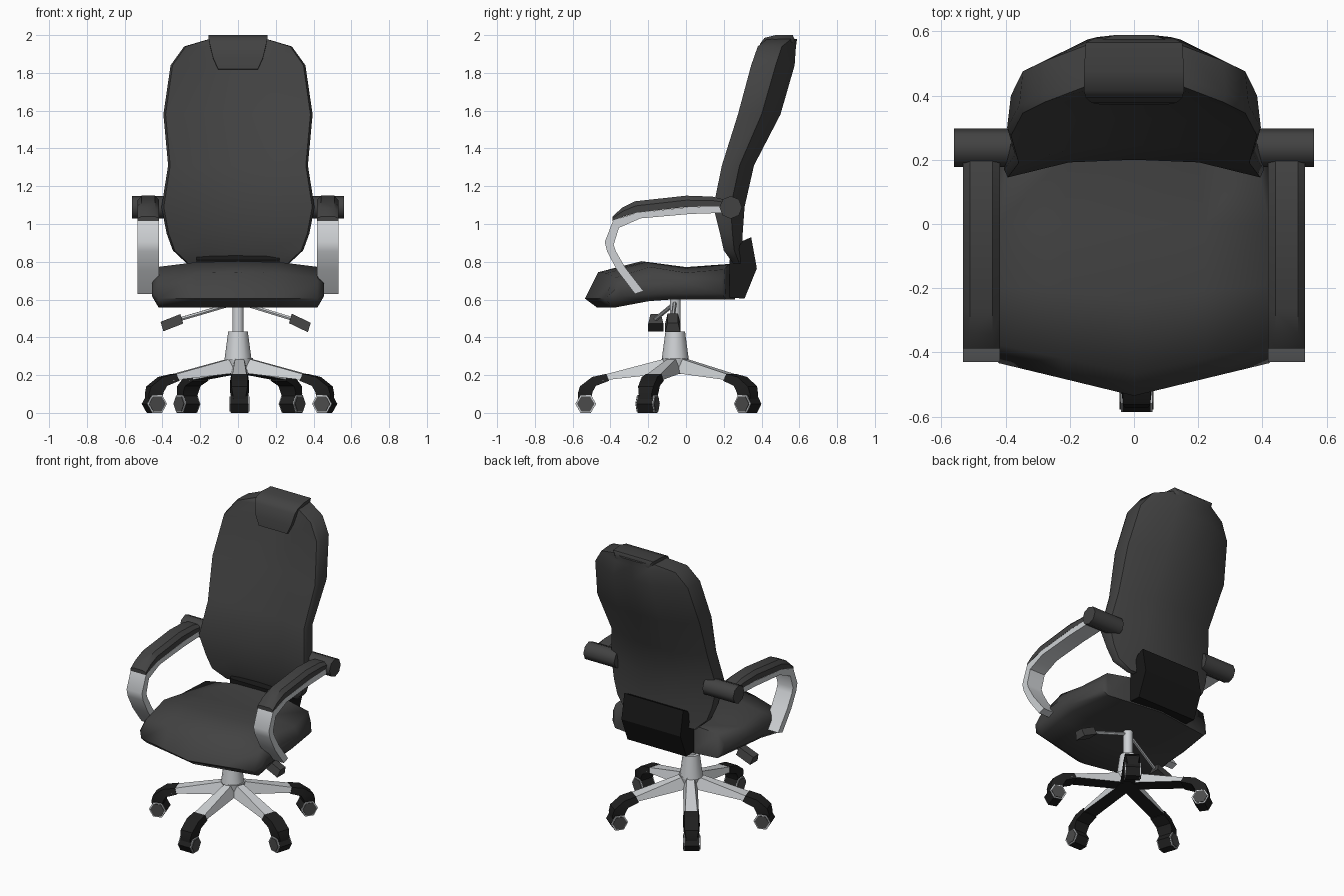
import bpy, bmesh, math
from mathutils import Vector, Matrix

if "Cube" in bpy.data.objects:
    bpy.data.objects.remove(bpy.data.objects["Cube"])


def material(name, r, g, b):
    m = bpy.data.materials.new(name)
    m.diffuse_color = (r, g, b, 1)
    m.use_nodes = True
    m.node_tree.nodes["Principled BSDF"].inputs["Base Color"].default_value = m.diffuse_color
    return m


FABRIC = material("charcoal upholstery", 0.055, 0.055, 0.055)
BLACK = material("black plastic", 0.014, 0.014, 0.014)
DARK = material("deep black bracket", 0.009, 0.009, 0.009)
SILVER = material("silver metal", 0.62, 0.64, 0.66)
CAP = material("grey wheel cap", 0.07, 0.07, 0.07)


def loft(name, rings, mat, smooth=None, under=None, frame=None):
    """Skin a row of equal-length point rings and cap both ends."""
    bm = bmesh.new()
    rows = [[bm.verts.new(frame @ Vector(p) if frame else p) for p in ring] for ring in rings]
    n = len(rows[0])
    for a, b in zip(rows, rows[1:]):
        for i in range(n):
            bm.faces.new((a[i], a[(i + 1) % n], b[(i + 1) % n], b[i]))
    bm.faces.new(rows[0])
    bm.faces.new(rows[-1])
    bmesh.ops.recalc_face_normals(bm, faces=bm.faces)
    if under:
        for f in bm.faces:
            f.normal_update()
            f.material_index = 1 if f.normal.z < -0.5 else 0
    me = bpy.data.meshes.new(name)
    bm.to_mesh(me)
    bm.free()
    me.materials.append(mat)
    if under:
        me.materials.append(under)
    ob = bpy.data.objects.new(name, me)
    bpy.context.collection.objects.link(ob)
    if smooth:
        bpy.ops.object.select_all(action='DESELECT')
        ob.select_set(True)
        bpy.context.view_layer.objects.active = ob
        bpy.ops.object.shade_smooth_by_angle(angle=math.radians(smooth))
    return ob


def tube(name, p0, p1, r0, r1, n, mat, smooth=None):
    """Straight or tapered round bar between two points."""
    p0, p1 = Vector(p0), Vector(p1)
    q = (p1 - p0).to_track_quat('Z', 'Y')
    rings = []
    for p, r in ((p0, r0), (p1, r1)):
        angles = [2 * math.pi * i / n for i in range(n)]
        rings.append([p + q @ Vector((r * math.cos(a), r * math.sin(a), 0)) for a in angles])
    return loft(name, rings, mat, smooth)


# --- Backrest: stacked plan sections that wrap around the sitter
rings = []
for z, w, yf, yb in ((.79, .27, .25, .30), (.86, .345, .20, .30), (.95, .378, .18, .30),
                     (1.09, .405, .145, .31), (1.31, .37, .19, .36), (1.58, .395, .275, .50),
                     (1.84, .357, .345, .575), (1.94, .285, .38, .582), (1.98, .15, .43, .588)):
    d = min(.055, (yb - yf) * .35) * min(1, w / .35)
    b = min(.1, (yb - yf) * .45) * min(1, w / .35)
    half = [(.5 * w, yf + d * .85), (.97 * w, yf), (w, yf + .025), (.97 * w, yb - b), (.4 * w, yb)]
    ring = [(0, yf + d)] + half + [(0, yb)] + [(-x, y) for x, y in reversed(half)]
    rings.append([(x, y, z) for x, y in ring])
loft("backrest", rings, FABRIC, 55)

# --- Headrest pillow folded over the top of the backrest
front = [(1.82, .105, .372), (1.88, .132, .377), (1.955, .15, .393), (1.985, .156, .415)]
rings = [[(-w, y, z), (w, y, z), (w, y + .07, z - .01), (-w, y + .07, z - .01)] for z, w, y in front]
for y, z, w in ((.475, 2.0, .156), (.565, 2.0, .15), (.58, 1.965, .12)):
    rings.append([(-w, y, z), (w, y, z), (w, y - .02, z - .05), (-w, y - .02, z - .05)])
loft("headrest", rings, FABRIC, 45)

# --- Seat cushion: side profiles skinned across the width, narrower at the rear
profile = [(-.535, .605), (-.465, .745), (-.235, .803), (0, .772), (.25, .79),
           (.26, .60), (-.1, .60), (-.24, .592), (-.47, .557)]
rings = []
for x, shift, drop, squash in ((-.455, .13, 0, .35), (-.42, .095, .03, 1), (-.22, .05, .005, 1),
                               (0, 0, 0, 1), (.22, .05, .005, 1), (.42, .095, .03, 1), (.455, .13, 0, .35)):
    ring = []
    for y, z in profile:
        s = shift * max(0, -y / .5) if y < 0 else -shift * .5 * y / .25
        zz = .65 + (z - .65) * squash
        taper = 1 - .09 * max(0, y) / .26
        ring.append((x * taper, y + s, zz - (drop if z > .7 else 0)))
    rings.append(ring)
loft("seat", rings, FABRIC, 62)

# --- Bracket joining seat and backrest
profile = [(.23, .61), (.31, .605), (.375, .765), (.345, .93), (.30, .91), (.23, .81)]
loft("back_bracket", [[(x, y, z) for y, z in profile] for x in (-.22, .22)], DARK)

# --- Armrests: silver loop, padded top, pivot
loop = [((.22, 1.095), (.22, 1.06)), ((.02, 1.09), (.02, 1.053)), ((-.26, 1.06), (-.24, 1.03)),
        ((-.385, 1.02), (-.355, .98)), ((-.43, .905), (-.383, .89)), ((-.418, .855), (-.371, .855)),
        ((-.365, .755), (-.322, .77)), ((-.27, .63), (-.225, .645))]
pad = [((.22, 1.125), (.22, 1.095)), ((.14, 1.145), (.14, 1.093)), ((0, 1.15), (0, 1.09)),
       ((-.27, 1.12), (-.26, 1.06)), ((-.34, 1.085), (-.33, 1.04)), ((-.388, 1.04), (-.388, 1.015))]
for s, side in ((-1, "left"), (1, "right")):
    a, b = s * .417, s * .532
    c, d = s * .44, s * .51
    loft(side + "_arm_loop", [[(a, *o), (b, *o), (b, *i), (a, *i)] for o, i in loop], SILVER, 40)
    rings = []
    for (oy, oz), (iy, iz) in pad:
        my, mz = oy * .6 + iy * .4, oz * .6 + iz * .4
        rings.append([(a, iy, iz), (a, my, mz), (c, oy, oz), (d, oy, oz), (b, my, mz), (b, iy, iz)])
    loft(side + "_arm_pad", rings, FABRIC, 30)
    tube(side + "_arm_pivot", (s * .33, .237, 1.088), (s * .56, .237, 1.088), .06, .06, 8, FABRIC, 50)

# --- Gas lift and hub
HUB = Vector((.008, -.057, 0))
POST = Vector((0, -.057, 0))
tube("hub", HUB + Vector((0, 0, .215)), HUB + Vector((0, 0, .29)), .06, .072, 10, SILVER, 40)
tube("hub_cone", POST + Vector((0, 0, .28)), POST + Vector((0, 0, .43)), .072, .052, 12, SILVER, 40)
tube("hub_underside", HUB + Vector((0, 0, .205)), HUB + Vector((0, 0, .216)), .065, .065, 10, BLACK)
tube("gas_lift", POST + Vector((0, 0, .42)), POST + Vector((0, 0, .61)), .03, .03, 10, SILVER, 40)

# --- Levers under the seat
for side, start, bend, end in (("right", (.02, -.06, .58), (.28, -.07, .5), (.38, -.07, .452)),
                               ("left", (-.02, -.06, .58), (-.3, -.16, .498), (-.405, -.16, .457))):
    tube(side + "_lever_rod", start, bend, .011, .011, 6, SILVER, 50)
    w, t = .04, .025
    k = 1 if end[0] > 0 else -1
    rings = []
    for x, y, z in (bend, end):
        rings.append([(x - k * .01, y - w, z - t), (x - k * .01, y + w, z - t),
                      (x + k * .005, y + w * .7, z + t), (x + k * .005, y - w * .7, z + t)])
    loft(side + "_lever_handle", rings, FABRIC)

# --- Five-star base with casters, built along local +x and turned about the hub
for k in range(5):
    fr = Matrix.Translation(HUB) @ Matrix.Rotation(math.radians(-90 + 72 * k), 4, 'Z')
    tag = "_%d" % (k + 1)
    rings = [[(r, -wb, zb), (r, -wt, zt), (r, wt, zt), (r, wb, zb)]
             for r, wt, zt, wb, zb in ((.0, .022, .30, .045, .213), (.07, .024, .283, .045, .207),
                                       (.385, .038, .2, .048, .172))]
    loft("base_leg" + tag, rings, SILVER, under=BLACK, frame=fr)
    rings = []
    for (xo, zo), (xi, zi), w in (((.365, .207), (.35, .17), .05), ((.44, .19), (.42, .143), .051),
                                  ((.505, .14), (.438, .11), .05), ((.516, .10), (.445, .075), .042),
                                  ((.512, .05), (.45, .04), .036)):
        rings.append([(xo, -w * .85, zo), (xo, w * .85, zo), (xi, w, zi), (xi, -w, zi)])
    loft("caster_neck" + tag, rings, BLACK, 30, frame=fr)
    for part, rad, w, mat in (("wheel", .055, .044, BLACK), ("wheel_rim", .0545, .049, SILVER),
                              ("wheel_cap", .046, .053, CAP)):
        for s, side in ((-1, "_a"), (1, "_b")):
            loft(part + tag + side,
                 [[(.474 + rad * math.cos(i * math.pi / 3), t * s, .048 + rad * math.sin(i * math.pi / 3))
                   for i in range(6)] for t in ((0 if part == "wheel" else w - .006), w)],
                 mat, frame=fr)
